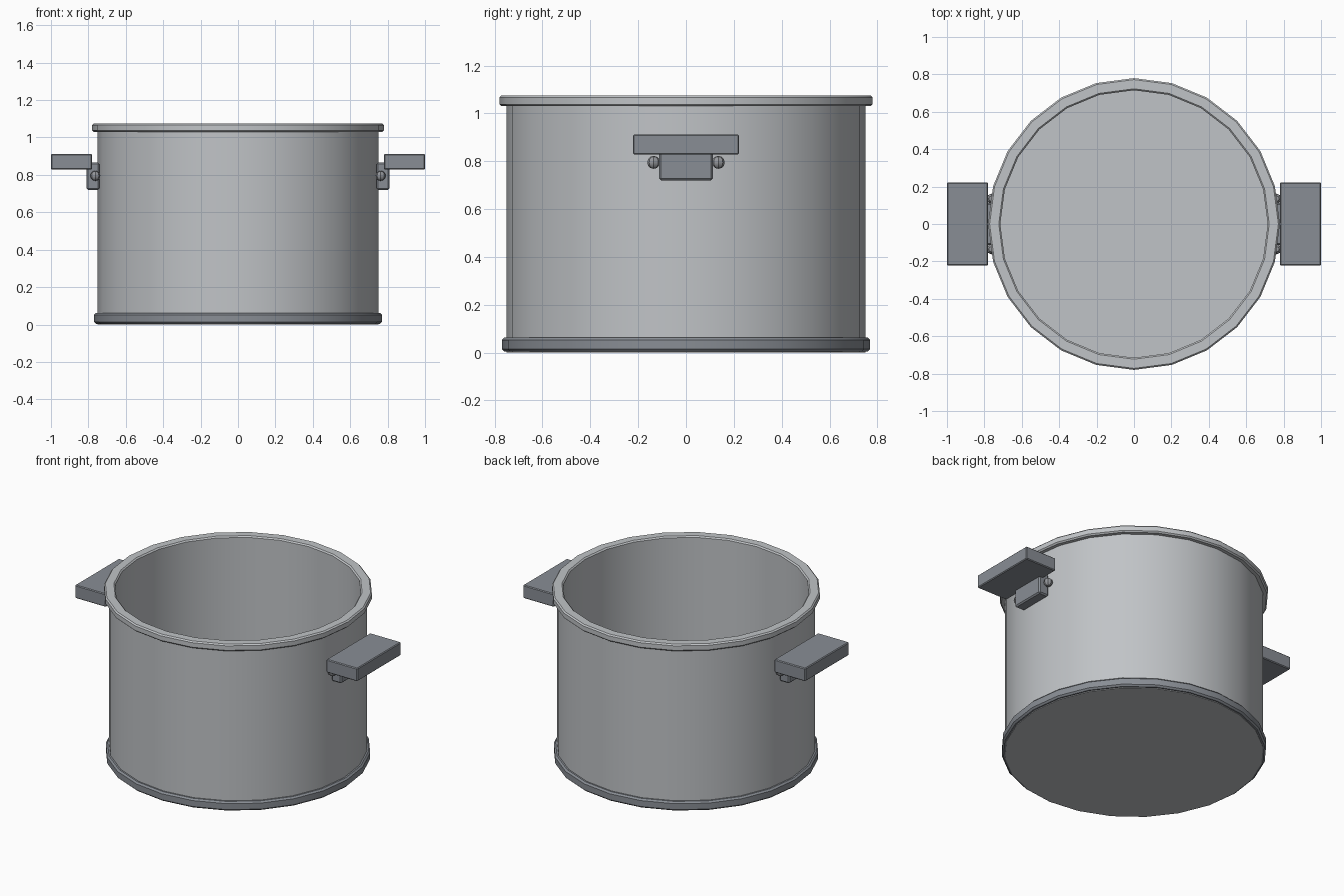
import bpy, bmesh, math

old = bpy.data.objects.get("Cube")
if old:
    bpy.data.objects.remove(old, do_unlink=True)

SIDES = 24


def material(name, r, g, b):
    m = bpy.data.materials.new(name)
    m.use_nodes = True
    m.diffuse_color = (r, g, b, 1)
    m.node_tree.nodes["Principled BSDF"].inputs["Base Color"].default_value = (r, g, b, 1)
    return m


steel = material("brushed steel", 0.53, 0.55, 0.57)
slate = material("slate grey", 0.25, 0.27, 0.30)
bolt_grey = material("bolt grey", 0.30, 0.31, 0.33)


def finish(name, bm, mat, angle=35):
    bmesh.ops.recalc_face_normals(bm, faces=bm.faces)
    mesh = bpy.data.meshes.new(name)
    bm.to_mesh(mesh)
    bm.free()
    mesh.materials.append(mat)
    ob = bpy.data.objects.new(name, mesh)
    bpy.context.collection.objects.link(ob)
    bpy.ops.object.select_all(action='DESELECT')
    ob.select_set(True)
    bpy.context.view_layer.objects.active = ob
    bpy.ops.object.shade_smooth_by_angle(angle=math.radians(angle))
    return ob


def lathe(name, profile, mat, closed):
    """Spin an (r, z) profile around the z axis."""
    bm = bmesh.new()
    pts = [bm.verts.new((r, 0, z)) for r, z in profile]
    ends = pts + pts[:1] if closed else pts
    edges = [bm.edges.new(pair) for pair in zip(ends, ends[1:])]
    bmesh.ops.spin(bm, geom=pts + edges, cent=(0, 0, 0), axis=(0, 0, 1),
                   angle=math.tau, steps=SIDES, use_merge=True)
    bmesh.ops.remove_doubles(bm, verts=bm.verts, dist=0.0005)
    return finish(name, bm, mat)


def band(r0, r1, z0, z1, c):
    """Rectangular ring section with chamfered corners."""
    return [(r0, z0 + c), (r0 + c, z0), (r1 - c, z0), (r1, z0 + c),
            (r1, z1 - c), (r1 - c, z1), (r0 + c, z1), (r0, z1 - c)]


def box(name, x, y, z, mat, bevel):
    """Bevelled box from (min, max) ranges."""
    bm = bmesh.new()
    bmesh.ops.create_cube(bm, size=1)
    for v in bm.verts:
        v.co = [(a + b) / 2 + c * (b - a) for (a, b), c in zip((x, y, z), v.co)]
    bmesh.ops.bevel(bm, geom=bm.edges[:], offset=bevel, segments=1,
                    affect='EDGES', profile=0.5)
    return finish(name, bm, mat, 30)


# Pot body: one walled vessel with an inside floor
lathe("pot_body", [(0, 0), (0.75, 0), (0.75, 1.05), (0.715, 1.05), (0.715, 0.03), (0, 0.03)],
      steel, False)
# Rolled rim and base band
lathe("rim", band(0.715, 0.78, 1.03, 1.075, 0.008), steel, True)
lathe("base_band", band(0.72, 0.77, 0.004, 0.062, 0.01), slate, True)

# Handles with brackets and bolts on both sides
for side, s in (("left", 1), ("right", -1)):
    def span(a, b):
        return tuple(sorted((s * a, s * b)))

    box(side + "_grip", span(0.78, 1.0), (-0.222, 0.222), (0.828, 0.912), slate, 0.005)
    box(side + "_bracket", span(0.74, 0.81), (-0.112, 0.112), (0.72, 0.865), slate, 0.008)
    for end, y in (("front", -0.135), ("back", 0.135)):
        bm = bmesh.new()
        bmesh.ops.create_uvsphere(bm, u_segments=8, v_segments=6, radius=0.027)
        bmesh.ops.translate(bm, verts=bm.verts, vec=(s * 0.763, y, 0.795))
        finish(f"{side}_{end}_bolt", bm, bolt_grey, 30)
